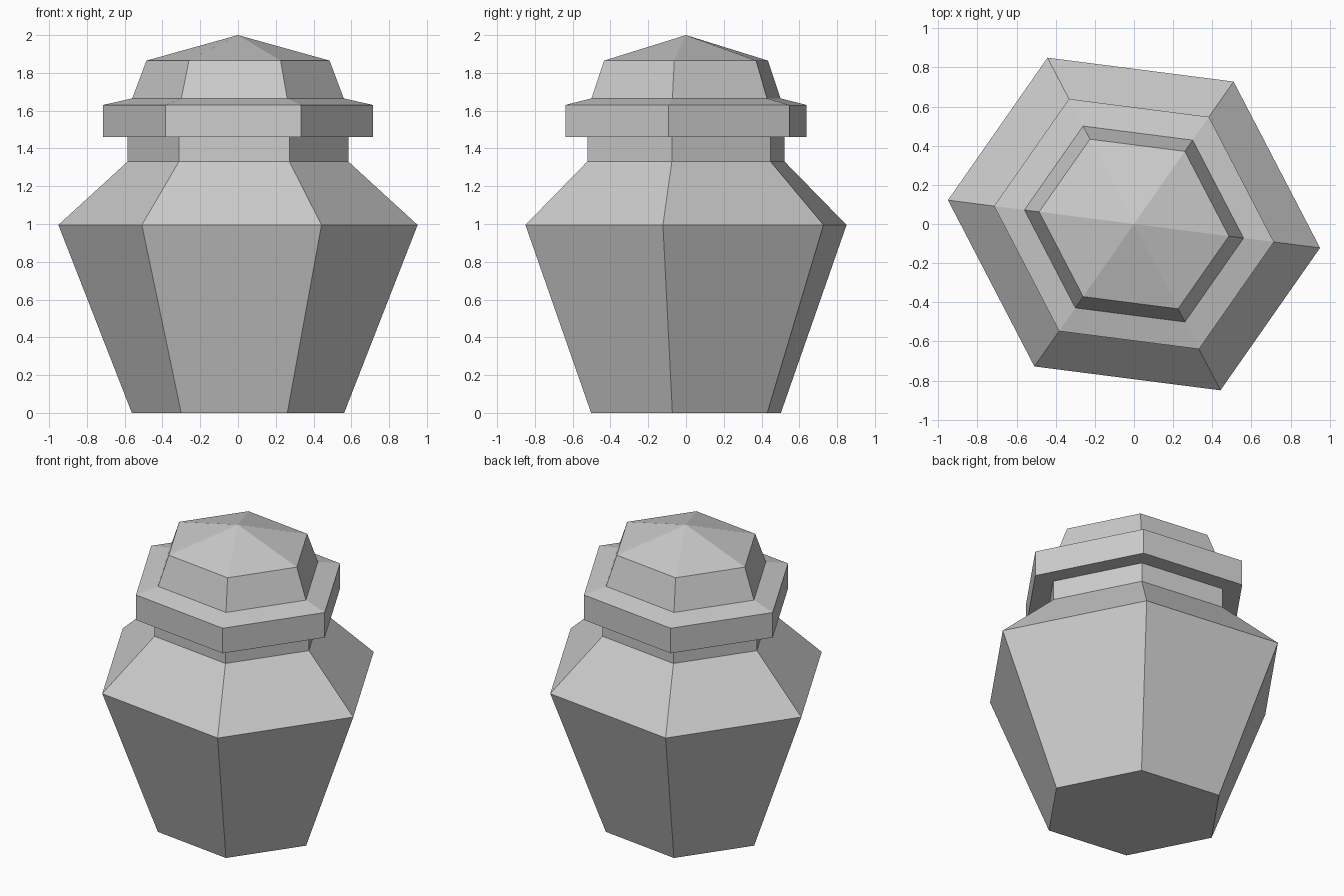
import bpy
import bmesh
from mathutils import Vector

cube = bpy.data.objects.get("Cube")
if cube:
    bpy.data.objects.remove(cube, do_unlink=True)

stone = bpy.data.materials.new("grey_stone")
stone.use_nodes = True
colour = (0.6, 0.6, 0.6, 1)
stone.diffuse_color = colour
stone.node_tree.nodes["Principled BSDF"].inputs["Base Color"].default_value = colour

# Slightly skewed hexagonal cross-section, symmetric about the axis
A = Vector((0.951, -0.122))
C = Vector((-0.442, 0.85))
HEXAGON = [A, A + C, C, -A, -A - C, -C]


def hex_part(name, profile):
    """Stack scaled hexagons from (scale, height) pairs; scale 0 is a tip."""
    bm = bmesh.new()
    rings = []
    for scale, z in profile:
        if scale == 0:
            rings.append([bm.verts.new((0, 0, z))])
        else:
            rings.append([bm.verts.new((p.x * scale, p.y * scale, z)) for p in HEXAGON])
    for low, high in zip(rings, rings[1:]):
        for i in range(6):
            j = (i + 1) % 6
            top = [high[0]] if len(high) == 1 else [high[j], high[i]]
            bm.faces.new([low[i], low[j]] + top)
    for ring in (rings[0], rings[-1]):
        if len(ring) == 6:
            bm.faces.new(ring)
    bmesh.ops.recalc_face_normals(bm, faces=bm.faces)
    mesh = bpy.data.meshes.new(name)
    bm.to_mesh(mesh)
    bm.free()
    mesh.materials.append(stone)
    obj = bpy.data.objects.new(name, mesh)
    bpy.context.collection.objects.link(obj)
    return obj


# Jar body with sloped shoulder and straight neck
hex_part("jar_body", [(0.591, 0), (1, 0.995), (0.615, 1.33), (0.615, 1.46)])

# Lid with overhanging rim, tapered crown and pointed top
hex_part("lid", [(0.752, 1.46), (0.752, 1.63), (0.589, 1.665), (0.51, 1.865), (0, 2)])
